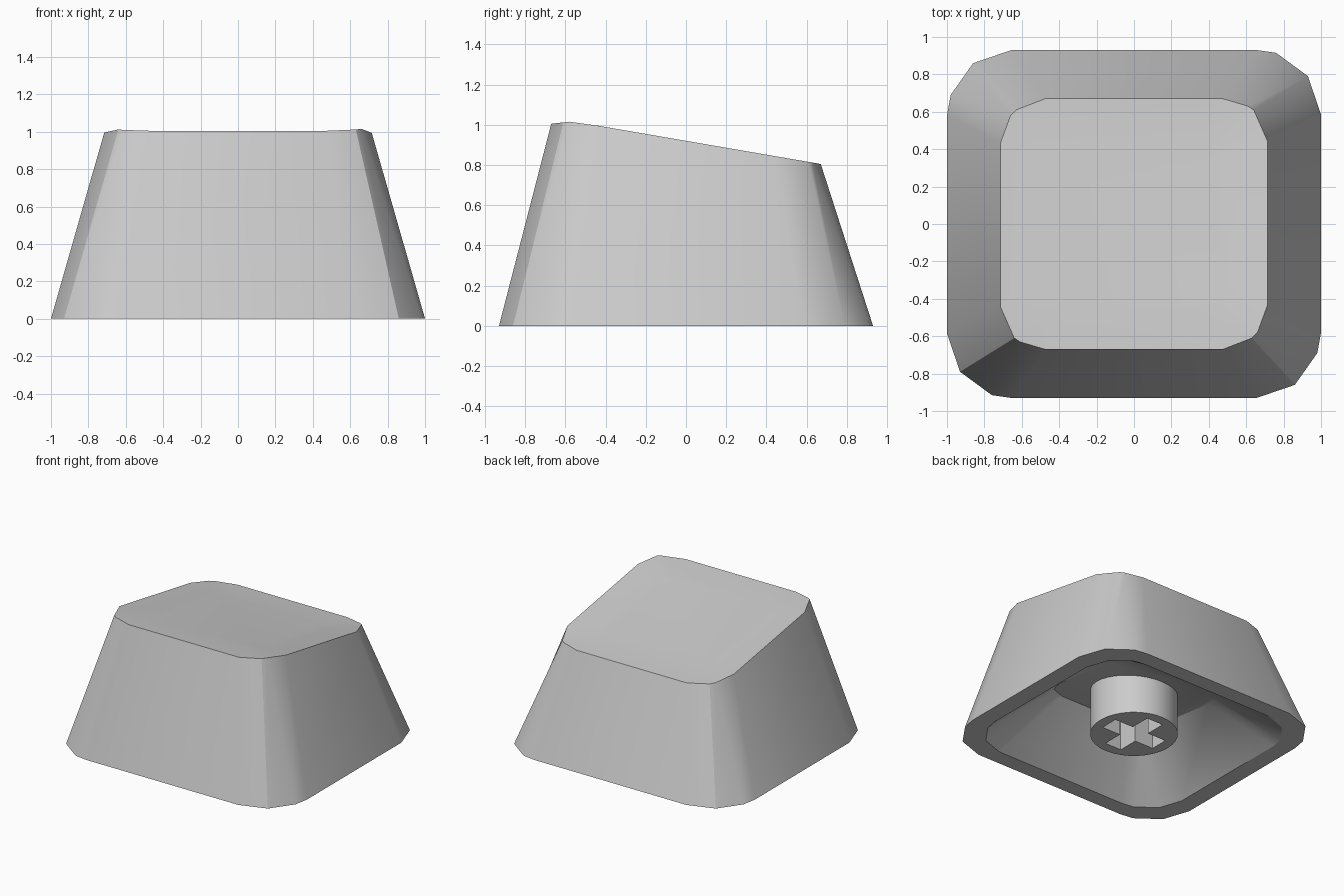
import bpy, bmesh, math

cube = bpy.data.objects.get("Cube")
if cube:
    bpy.data.objects.remove(cube)

grey = bpy.data.materials.new("light_grey")
grey.use_nodes = True
grey.diffuse_color = (0.6, 0.6, 0.6, 1)
grey.node_tree.nodes["Principled BSDF"].inputs["Base Color"].default_value = (0.6, 0.6, 0.6, 1)


def make_object(name, bm):
    bmesh.ops.recalc_face_normals(bm, faces=bm.faces)
    mesh = bpy.data.meshes.new(name)
    bm.to_mesh(mesh)
    bm.free()
    obj = bpy.data.objects.new(name, mesh)
    bpy.context.collection.objects.link(obj)
    mesh.materials.append(grey)
    return obj


def smooth(obj):
    bpy.ops.object.select_all(action="DESELECT")
    obj.select_set(True)
    bpy.context.view_layer.objects.active = obj
    bpy.ops.object.shade_smooth_by_angle(angle=math.radians(30))


# Half outlines, right then back; a half turn completes each loop
base_half = [(1, -0.58), (1, 0.585), (0.93, 0.79), (0.76, 0.915), (0.655, 0.93),
             (-0.655, 0.93), (-0.86, 0.86), (-0.98, 0.69)]
rim_half = [(0.715, -0.43), (0.715, 0.44), (0.64, 0.61), (0.61, 0.63), (0.475, 0.67),
            (-0.475, 0.67), (-0.63, 0.61), (-0.66, 0.58)]
base = base_half + [(-x, -y) for x, y in base_half]
rim = rim_half + [(-x, -y) for x, y in rim_half]


def slope(y):
    return 0.92 - 0.172 * y


def ring(bm, outline, scale, height):
    return [bm.verts.new((x * scale, y * scale, height(y * scale))) for x, y in outline]


# Hollow cap: ceiling, inner lip, outer lip, top rim and shallow dish
bm = bmesh.new()
rings = [
    ring(bm, rim, 0.64, lambda y: 0.33 - 0.13 * y),
    ring(bm, base, 0.865, lambda y: 0),
    ring(bm, base, 1, lambda y: 0),
    ring(bm, rim, 1, lambda y: min(slope(y), 1.08 + 0.112 * y)),
    ring(bm, rim, 0.7, lambda y: slope(y) - 0.018),
]
for a, b in zip(rings, rings[1:]):
    for i in range(len(a)):
        j = (i + 1) % len(a)
        bm.faces.new((a[i], a[j], b[j], b[i]))
bm.faces.new(rings[0])
bm.faces.new(rings[-1])
smooth(make_object("cap_shell", bm))

# Round mounting stem under the ceiling
bm = bmesh.new()
bmesh.ops.create_cone(bm, cap_ends=True, segments=32, radius1=0.31, radius2=0.31, depth=0.38)
bmesh.ops.translate(bm, verts=bm.verts, vec=(0, 0, 0.19))
stem = make_object("stem", bm)

# Cross-shaped socket cut into the stem
w, r = 0.07, 0.23
arm = [(w, w), (w, r), (-w, r)]
cross = []
for k in range(4):
    c, s = round(math.cos(k * math.pi / 2)), round(math.sin(k * math.pi / 2))
    cross += [(x * c - y * s, x * s + y * c) for x, y in arm]
bm = bmesh.new()
face = bm.faces.new([bm.verts.new((x, y, -0.1)) for x, y in cross])
grown = bmesh.ops.extrude_face_region(bm, geom=[face])["geom"]
bmesh.ops.translate(bm, vec=(0, 0, 0.4),
                    verts=[v for v in grown if isinstance(v, bmesh.types.BMVert)])
cutter = make_object("socket_cutter", bm)
cutter.hide_render = True
cut = stem.modifiers.new("socket", "BOOLEAN")
cut.operation = "DIFFERENCE"
cut.object = cutter
cut.solver = "EXACT"
bpy.context.view_layer.objects.active = stem
bpy.ops.object.modifier_apply(modifier=cut.name)
bpy.data.objects.remove(cutter)
smooth(stem)
